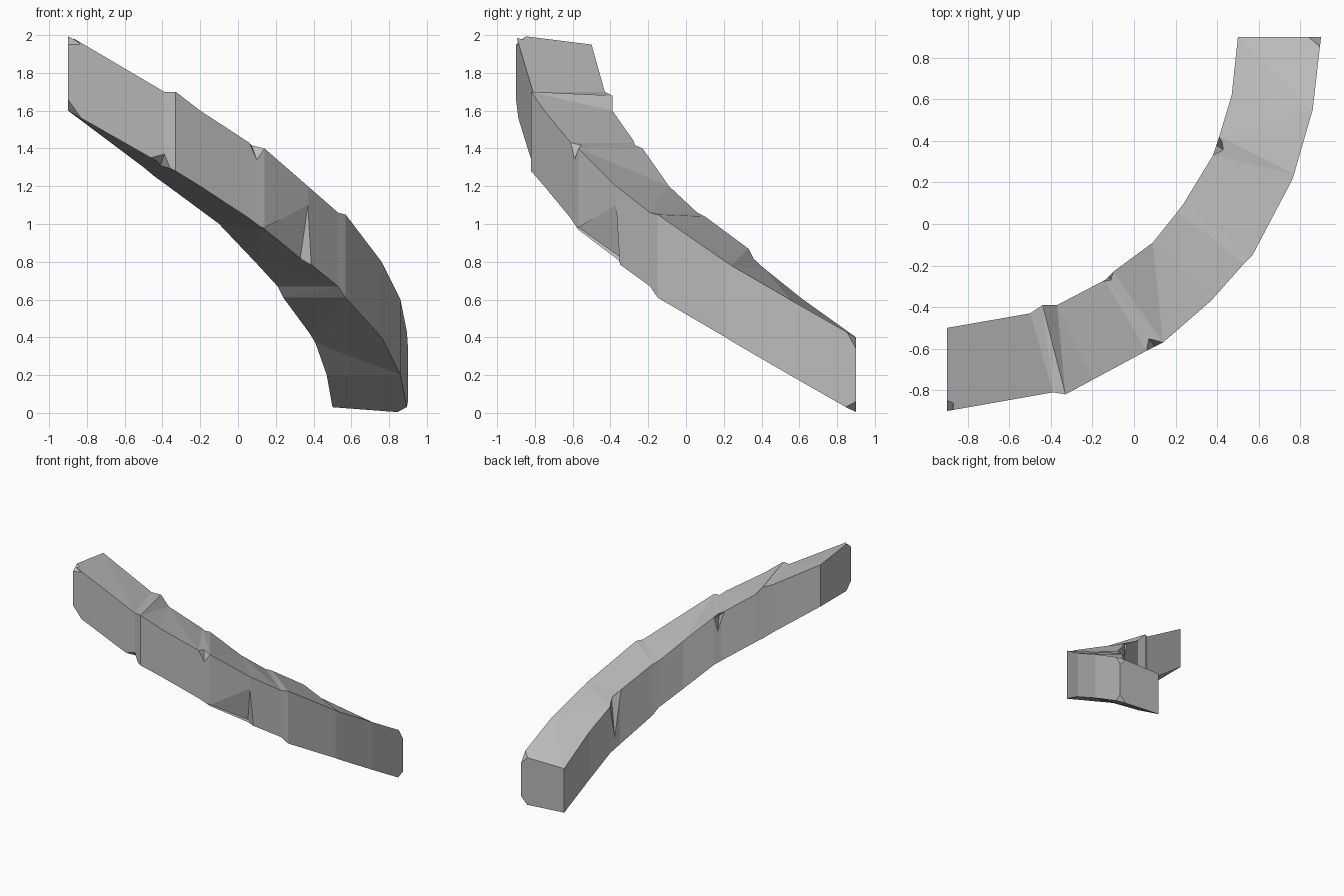
import bpy
import bmesh
from mathutils import Vector

cube = bpy.data.objects.get("Cube")
if cube:
    bpy.data.objects.remove(cube, do_unlink=True)

# One plain weathered grey for the whole beam
grey = bpy.data.materials.new("weathered_grey")
grey.use_nodes = True
colour = (0.5, 0.5, 0.5, 1)
grey.diffuse_color = colour
grey.node_tree.nodes["Principled BSDF"].inputs["Base Color"].default_value = colour


def add_object(name, bm):
    """Turn a bmesh into a flat shaded object in the scene."""
    bmesh.ops.recalc_face_normals(bm, faces=bm.faces[:])
    mesh = bpy.data.meshes.new(name)
    bm.to_mesh(mesh)
    bm.free()
    mesh.materials.append(grey)
    obj = bpy.data.objects.new(name, mesh)
    bpy.context.scene.collection.objects.link(obj)
    return obj


def loft_beam(name, stations):
    """Skin a four sided beam through its cross-sections."""
    bm = bmesh.new()
    rings = []
    for (ox, oy, otop, obot), (ix, iy, itop, ibot) in stations:
        corners = ((ox, oy, otop), (ix, iy, itop), (ix, iy, ibot), (ox, oy, obot))
        rings.append([bm.verts.new(c) for c in corners])
    for a, b in zip(rings, rings[1:]):
        for k in range(4):
            n = (k + 1) % 4
            bm.faces.new((a[k], a[n], b[n], b[k]))
    bm.faces.new(rings[0])
    bm.faces.new(rings[-1])
    bmesh.ops.triangulate(bm, faces=bm.faces[:])
    return add_object(name, bm)


def chip(target, name, points):
    """Break a chip out of the target with a small convex wedge."""
    bm = bmesh.new()
    for p in points:
        bm.verts.new(Vector(p))
    bmesh.ops.convex_hull(bm, input=bm.verts[:])
    cutter = add_object(name, bm)
    cutter.hide_render = True
    cutter.hide_set(True)
    cutter.display_type = 'WIRE'
    mod = target.modifiers.new(name, 'BOOLEAN')
    mod.operation = 'DIFFERENCE'
    mod.solver = 'EXACT'
    mod.object = cutter
    return cutter


# Cross-sections: outer edge and inner edge, each as x, y, top, bottom
stations = [
    ((-.9, -.9, 2, 1.6), (-.9, -.5, 1.95, 1.6)),
    ((-.39, -.81, 1.7, 1.31), (-.5, -.43, 1.7, 1.3)),
    ((-.33, -.82, 1.7, 1.28), (-.44, -.39, 1.68, 1.25)),
    ((-.2, -.75, 1.6, 1.2), (-.37, -.39, 1.6, 1.2)),
    ((.06, -.61, 1.43, 1.03), (-.14, -.27, 1.43, 1.03)),
    ((.14, -.57, 1.4, .97), (-.1, -.23, 1.4, 1)),
    ((.37, -.37, 1.2, .8), (.09, -.09, 1.2, .8)),
    ((.53, -.19, 1.06, .67), (.21, .06, 1.06, .67)),
    ((.57, -.15, 1.05, .61), (.24, .1, 1.04, .61)),
    ((.76, .21, .8, .4), (.38, .33, .87, .42)),
    ((.77, .24, .78, .38), (.41, .42, .76, .37)),
    ((.86, .55, .6, .2), (.47, .62, .6, .2)),
    ((.9, .9, .4, 0), (.5, .9, .4, .03)),
]
beam = loft_beam("curved_beam", stations)

# Broken corners at both ends and chips along the edges
chips = {
    "upper_end_top_chip": [(-.9, -.84, 2), (-.9, -.9, 1.95), (-.83, -.89, 1.95), (-.95, -.95, 2.05)],
    "upper_end_bottom_chip": [(-.9, -.84, 1.6), (-.9, -.9, 1.66), (-.82, -.89, 1.55), (-.95, -.95, 1.5)],
    "lower_end_top_chip": [(.84, .9, .4), (.9, .9, .34), (.895, .85, .43), (.95, .95, .45)],
    "lower_end_bottom_chip": [(.84, .9, 0), (.9, .9, .06), (.895, .84, .03), (.95, .95, -.05)],
    "outer_top_notch": [(.06, -.61, 1.43), (.14, -.57, 1.4), (.1, -.59, 1.34),
                        (.07, -.55, 1.42), (.1, -.65, 1.5)],
    "outer_bottom_split": [(.12, -.58, .99), (.33, -.4, .94), (.37, -.37, 1.1),
                           (.39, -.35, .78), (.33, -.34, .82), (.4, -.5, .7)],
    "outer_bottom_notch": [(-.48, -.83, 1.35), (-.39, -.81, 1.37), (-.35, -.82, 1.28),
                           (-.41, -.75, 1.31), (-.42, -.88, 1.22)],
    "inner_top_notch": [(-.16, -.28, 1.44), (-.09, -.31, 1.38), (-.1, -.23, 1.4),
                        (-.12, -.25, 1.28), (-.16, -.18, 1.5)],
    "inner_lower_split": [(.37, .32, .88), (.45, .345, .8), (.41, .42, .77),
                          (.395, .38, .48), (.33, .42, .9)],
}
for name, points in chips.items():
    chip(beam, name, points)

# Bake the chips into the beam and remove the wedges
depsgraph = bpy.context.evaluated_depsgraph_get()
carved = bpy.data.meshes.new_from_object(beam.evaluated_get(depsgraph))
beam.modifiers.clear()
beam.data = carved
for name in chips:
    bpy.data.objects.remove(bpy.data.objects[name], do_unlink=True)
